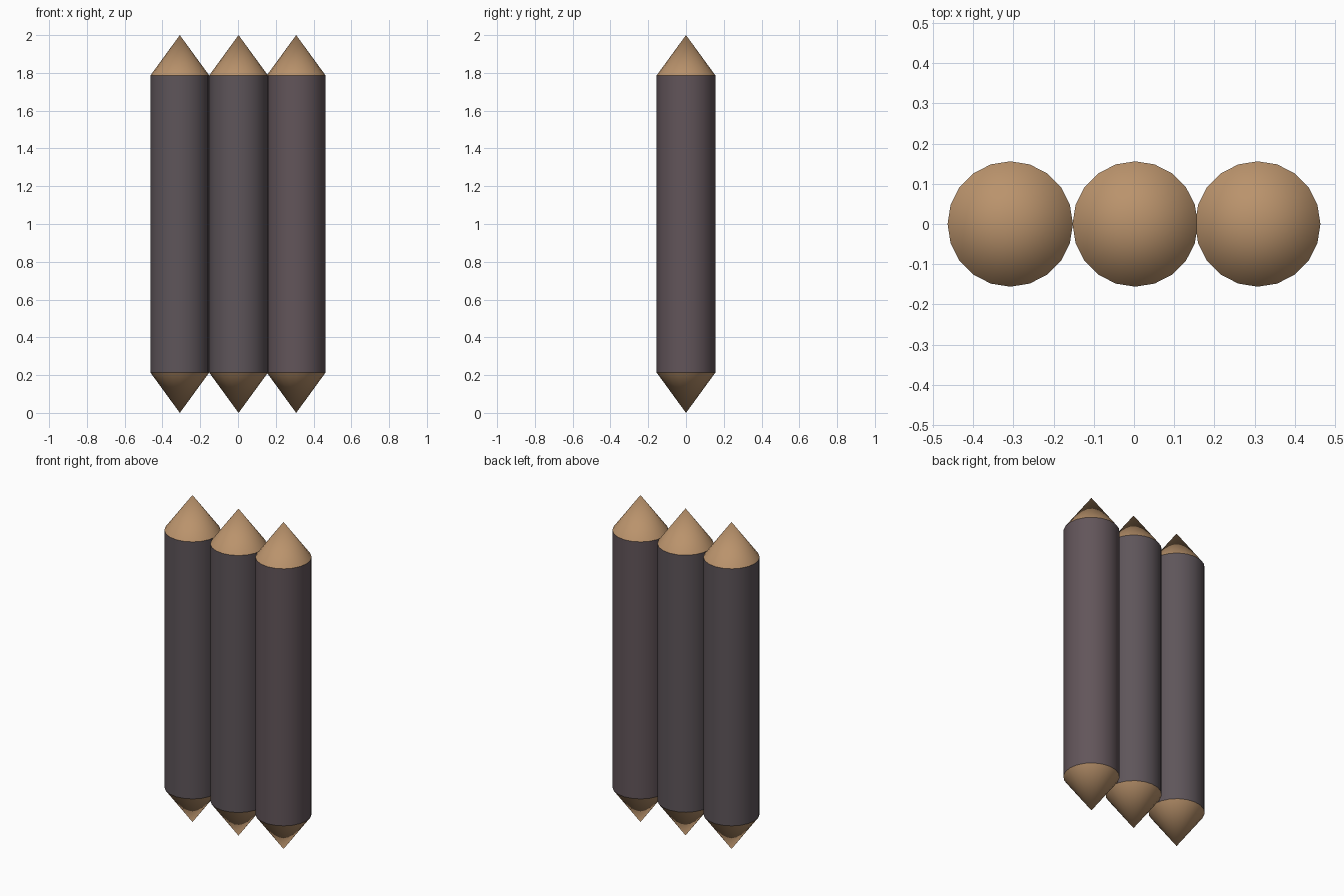
import bpy, bmesh, math

if "Cube" in bpy.data.objects:
    bpy.data.objects.remove(bpy.data.objects["Cube"])

RADIUS, SIDES, HEIGHT, TIP = 0.156, 20, 2.0, 0.214


def material(name, srgb):
    m = bpy.data.materials.new(name)
    lin = [((c / 255 + 0.055) / 1.055) ** 2.4 for c in srgb]
    m.diffuse_color = (*lin, 1)
    m.use_nodes = True
    m.node_tree.nodes["Principled BSDF"].inputs["Base Color"].default_value = m.diffuse_color
    return m


wood = material("bare wood", (186, 147, 108))
dark = material("dark grey bark", (94, 85, 90))
plum = material("plum grey bark", (98, 85, 90))


def stake(name, x, bark):
    """Round stake pointed at both ends."""
    bm = bmesh.new()
    for z0, z1, r0, r1, mat in (
        (0, TIP, 0, RADIUS, 0),                           # lower point
        (TIP, HEIGHT - TIP, RADIUS, RADIUS, 1),           # shaft
        (HEIGHT - TIP, HEIGHT, RADIUS, 0, 0),             # upper point
    ):
        before = set(bm.faces)
        part = bmesh.ops.create_cone(bm, segments=SIDES, cap_ends=False,
                                     radius1=r0, radius2=r1, depth=z1 - z0)
        bmesh.ops.translate(bm, verts=part["verts"], vec=(0, 0, (z0 + z1) / 2))
        for f in set(bm.faces) - before:
            f.material_index = mat
    # Turn so that a corner points along +x
    bmesh.ops.remove_doubles(bm, verts=bm.verts, dist=1e-4)
    v = max(bm.verts, key=lambda q: q.co.xy.length)
    turn = -math.atan2(v.co.y, v.co.x)
    for q in bm.verts:
        a = math.atan2(q.co.y, q.co.x) + turn
        r = q.co.xy.length
        q.co.x, q.co.y = r * math.cos(a), r * math.sin(a)
    bmesh.ops.recalc_face_normals(bm, faces=bm.faces)
    mesh = bpy.data.meshes.new(name)
    bm.to_mesh(mesh)
    bm.free()
    mesh.materials.append(wood)
    mesh.materials.append(bark)
    obj = bpy.data.objects.new(name, mesh)
    obj.location.x = x
    bpy.context.collection.objects.link(obj)
    # Smooth round sides, sharp edge where the points begin
    bpy.ops.object.select_all(action="DESELECT")
    obj.select_set(True)
    bpy.context.view_layer.objects.active = obj
    bpy.ops.object.shade_smooth_by_angle(angle=math.radians(30))


stake("left_stake", -0.308, dark)
stake("middle_stake", 0.003, dark)
stake("right_stake", 0.308, plum)
